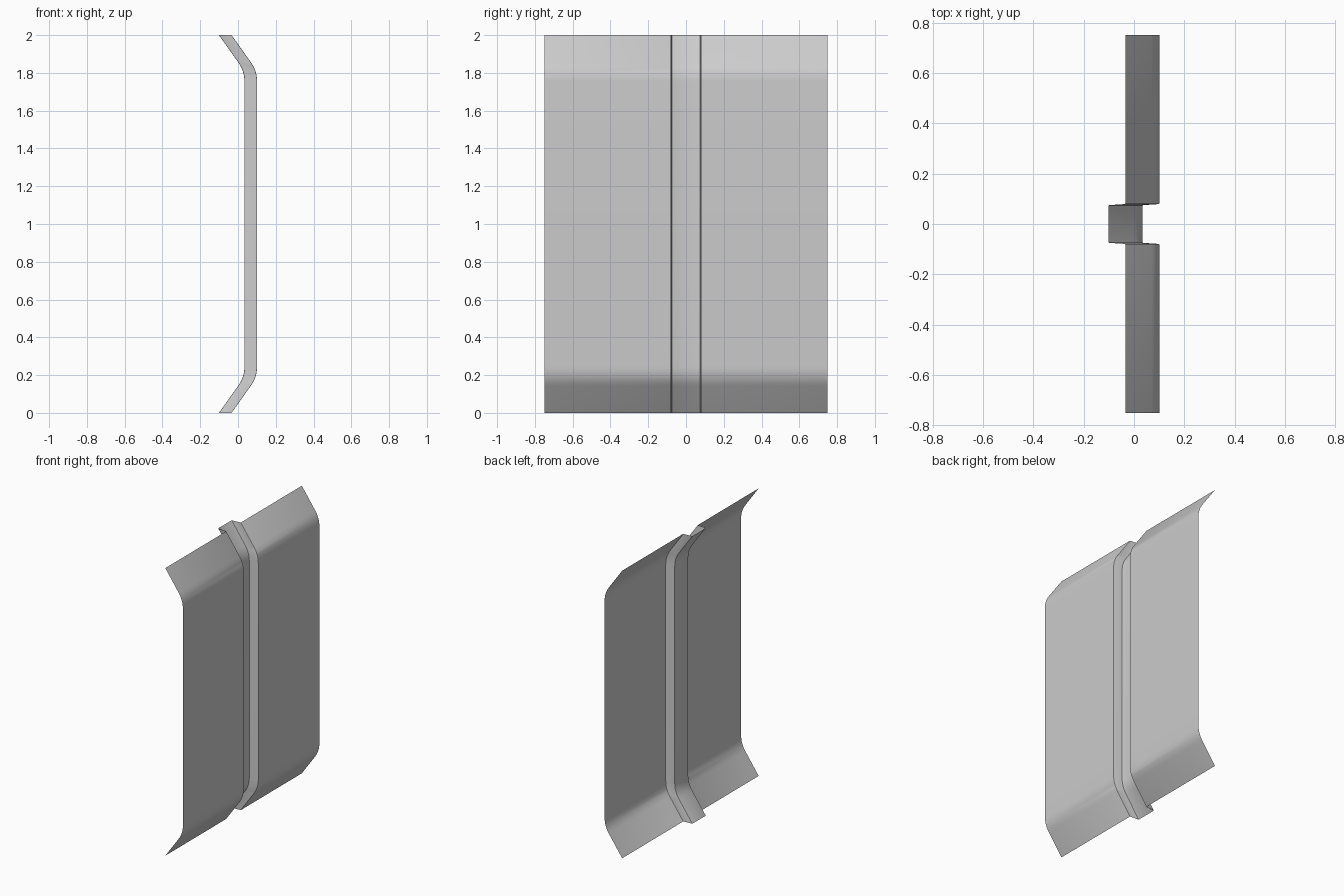
import bpy, math
from mathutils import Vector

if "Cube" in bpy.data.objects:
    bpy.data.objects.remove(bpy.data.objects["Cube"])

X_FACE, X_EDGE, DEPTH = 0.101, -0.034, 0.067   # flat face, flange edge, groove depth

# Upper half of the bent side profile (x, z): flat face, rounded bend, slanted flange
edge, corner = Vector((X_EDGE, 2.0)), Vector((X_FACE, 1.81))
start = Vector((X_FACE, 1.755))
end = corner + (edge - corner).normalized() * 0.055
SEGMENTS = 6
bend = []
for i in range(SEGMENTS + 1):
    t = i / SEGMENTS
    bend.append(start * (1 - t) ** 2 + corner * 2 * t * (1 - t) + end * t * t)
upper = bend + [edge]
lower = [Vector((p.x, 2.0 - p.y)) for p in reversed(upper)]
profile = lower + upper

# Half cross-section (y, x offset): panel, small eased lip, groove wall, groove floor
half = [(0.75, 0), (0.082, 0), (0.080, -0.001), (0.079, -0.003),
        (0.075, -DEPTH + 0.004), (0.074, -DEPTH + 0.001), (0.071, -DEPTH)]
section = [(-y, dx) for y, dx in half] + half[::-1]

# Sweep the cross-section along the profile as a single thin pressed sheet
verts = [(p.x + dx, y, p.y) for p in profile for y, dx in section]
n = len(section)
faces = [(r * n + c, r * n + c + 1, (r + 1) * n + c + 1, (r + 1) * n + c)
         for r in range(len(profile) - 1) for c in range(n - 1)]
mesh = bpy.data.meshes.new("grooved_panel")
mesh.from_pydata(verts, [], faces)
mesh.update()
panel = bpy.data.objects.new("grooved_panel", mesh)
bpy.context.collection.objects.link(panel)

# Smooth the bends, keep the groove crisp
bpy.context.view_layer.objects.active = panel
panel.select_set(True)
bpy.ops.object.shade_smooth_by_angle(angle=math.radians(25))
